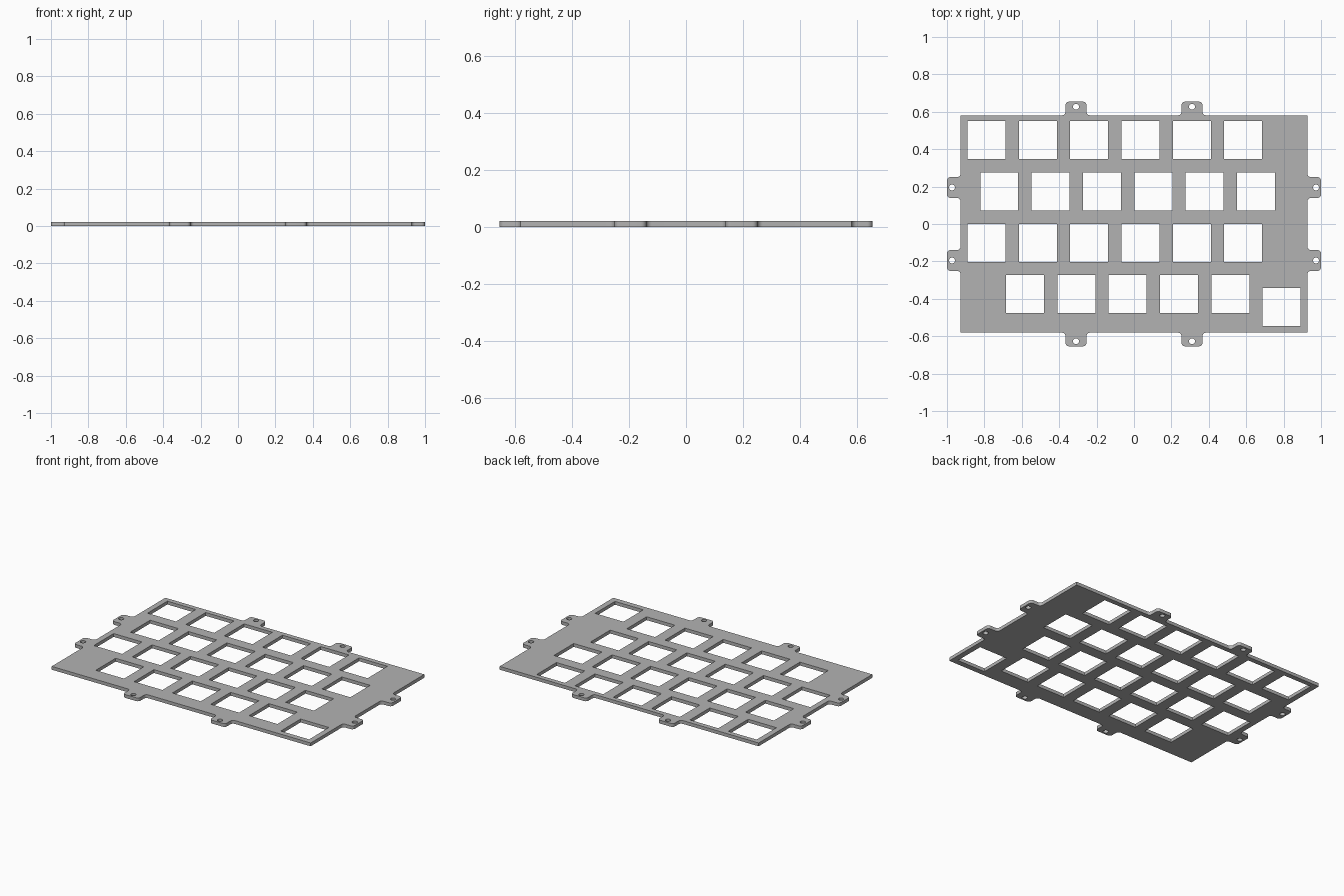
import bpy
from math import sin, cos, pi, radians
from mathutils import Vector, Matrix

cube = bpy.data.objects.get("Cube")
if cube:
    bpy.data.objects.remove(cube, do_unlink=True)

HALF_X, HALF_Y = 0.927, 0.581     # plate body
THICK = 0.0216
TAB_W, TAB_H = 0.056, 0.073       # tab half width and reach
FILLET = 0.019
HOLE_R, HOLE_OUT = 0.016, 0.046
UNIT, CUT = 0.2745, 0.1015        # key pitch, cutout half size


def arc(cx, cy, r, start, end, n=6):
    """Points on a circular arc, angles in degrees."""
    angles = [radians(start + (end - start) * i / n) for i in range(n + 1)]
    return [Vector((cx + r * cos(a), cy + r * sin(a))) for a in angles]


def tab(u, edge):
    """Rounded tab below a straight edge, with fillets at its root."""
    r, w, tip = FILLET, TAB_W, edge - TAB_H
    return (arc(u - w - r, edge - r, r, 90, 0)
            + arc(u - w + r, tip + r, r, 180, 270)
            + arc(u + w - r, tip + r, r, 270, 360)
            + arc(u + w + r, edge - r, r, 180, 90))


# Outline walked side by side, with a screw hole in each tab
outline, loops = [], []
for side in range(4):
    turn = Matrix.Rotation(side * pi / 2, 2)
    length, depth, pos = ((HALF_X, HALF_Y, 0.31), (HALF_Y, HALF_X, 0.195))[side % 2]
    points = [Vector((-length, -depth))]
    for u in (-pos, pos):
        points += tab(u, -depth)
        hole = arc(u, -depth - HOLE_OUT, HOLE_R, 0, 360, 24)[:-1]
        loops.append([turn @ p for p in hole])
    outline += [turn @ p for p in points]
loops.append(outline)

# Staggered rows of square switch cutouts: stagger in units, y, count
rows = [(0, 0.448, 6), (0.25, 0.1735, 6), (0, -0.101, 6),
        (0.75, -0.3755, 5), (5.75, -0.444, 1)]
for stagger, y, count in rows:
    for k in range(count):
        x = -0.789 + (stagger + k) * UNIT
        loops.append([Vector((x + sx * CUT, y + sy * CUT))
                      for sx, sy in ((-1, -1), (1, -1), (1, 1), (-1, 1))])

# Filled 2D curve, extruded to the plate thickness
curve = bpy.data.curves.new("switch_plate_profile", 'CURVE')
curve.dimensions = '2D'
curve.fill_mode = 'BOTH'
curve.extrude = THICK / 2
for loop in loops:
    spline = curve.splines.new('POLY')
    spline.points.add(len(loop) - 1)
    for point, p in zip(spline.points, loop):
        point.co = (p.x, p.y, 0, 1)
    spline.use_cyclic_u = True

plate = bpy.data.objects.new("switch_plate", curve)
bpy.context.collection.objects.link(plate)
plate.location.z = THICK / 2
bpy.ops.object.select_all(action='DESELECT')
plate.select_set(True)
bpy.context.view_layer.objects.active = plate
bpy.ops.object.convert(target='MESH')
plate = bpy.context.object

# Weld the caps to the walls and face everything outward
bpy.ops.object.mode_set(mode='EDIT')
bpy.ops.mesh.select_all(action='SELECT')
bpy.ops.mesh.remove_doubles(threshold=0.0001)
bpy.ops.mesh.normals_make_consistent(inside=False)
bpy.ops.object.mode_set(mode='OBJECT')
bpy.ops.object.shade_smooth_by_angle(angle=radians(30))

# Single grey finish
grey = bpy.data.materials.new("plain_grey")
grey.use_nodes = True
colour = (0.45, 0.45, 0.45, 1)
grey.diffuse_color = colour
grey.node_tree.nodes["Principled BSDF"].inputs["Base Color"].default_value = colour
plate.data.materials.clear()
plate.data.materials.append(grey)
